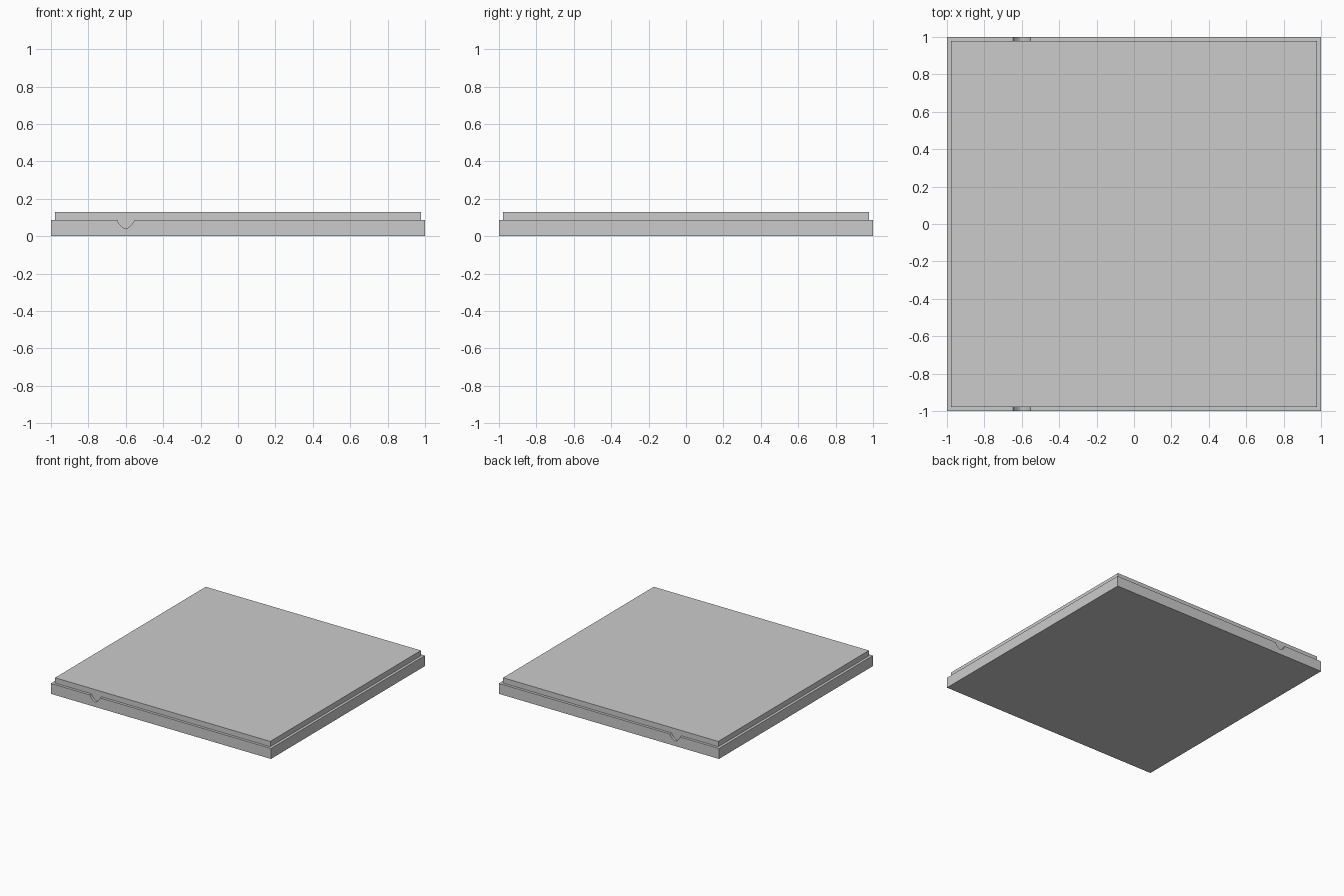
import bpy, bmesh

if "Cube" in bpy.data.objects:
    bpy.data.objects.remove(bpy.data.objects["Cube"])

INNER = 0.978     # half size of the slab and of the tray opening
RIM = 0.086       # tray rim height
FLOOR = 0.02      # tray floor thickness
TOP = 0.13        # slab top


def finish(name, bm):
    bmesh.ops.recalc_face_normals(bm, faces=bm.faces)
    mesh = bpy.data.meshes.new(name)
    bm.to_mesh(mesh)
    bm.free()
    obj = bpy.data.objects.new(name, mesh)
    bpy.context.collection.objects.link(obj)
    return obj


def prism(name, profile, y0, y1):
    """Extrude an x-z profile along y."""
    bm = bmesh.new()
    face = bm.faces.new([bm.verts.new((x, y0, z)) for x, z in profile])
    out = bmesh.ops.extrude_face_region(bm, geom=[face])
    verts = [g for g in out["geom"] if isinstance(g, bmesh.types.BMVert)]
    bmesh.ops.translate(bm, verts=verts, vec=(0, y1 - y0, 0))
    return finish(name, bm)


def block(name, half, z0, z1):
    return prism(name, [(-half, z0), (half, z0), (half, z1), (-half, z1)], -half, half)


# Tray: outer block whose front and back rims carry a V-shaped notch
notch_right = [(0.046, RIM), (0.042, 0.077), (0.035, 0.066),
               (0.024, 0.054), (0.010, 0.043), (0.0, 0.040)]
notch = [(-0.6 + x, z) for x, z in notch_right]
notch += [(-0.6 - x, z) for x, z in reversed(notch_right[:-1])]
tray = prism("tray", [(-1, 0), (1, 0), (1, RIM)] + notch + [(-1, RIM)], -1, 1)

# Opening cut into the tray
opening = block("opening_cutter", INNER, FLOOR, 0.3)
opening.hide_render = True
opening.hide_set(True)
cut = tray.modifiers.new("opening", 'BOOLEAN')
cut.operation = 'DIFFERENCE'
cut.solver = 'EXACT'
cut.object = opening

# Slab seated in the tray and standing above the rim
block("slab", INNER, FLOOR, TOP)
